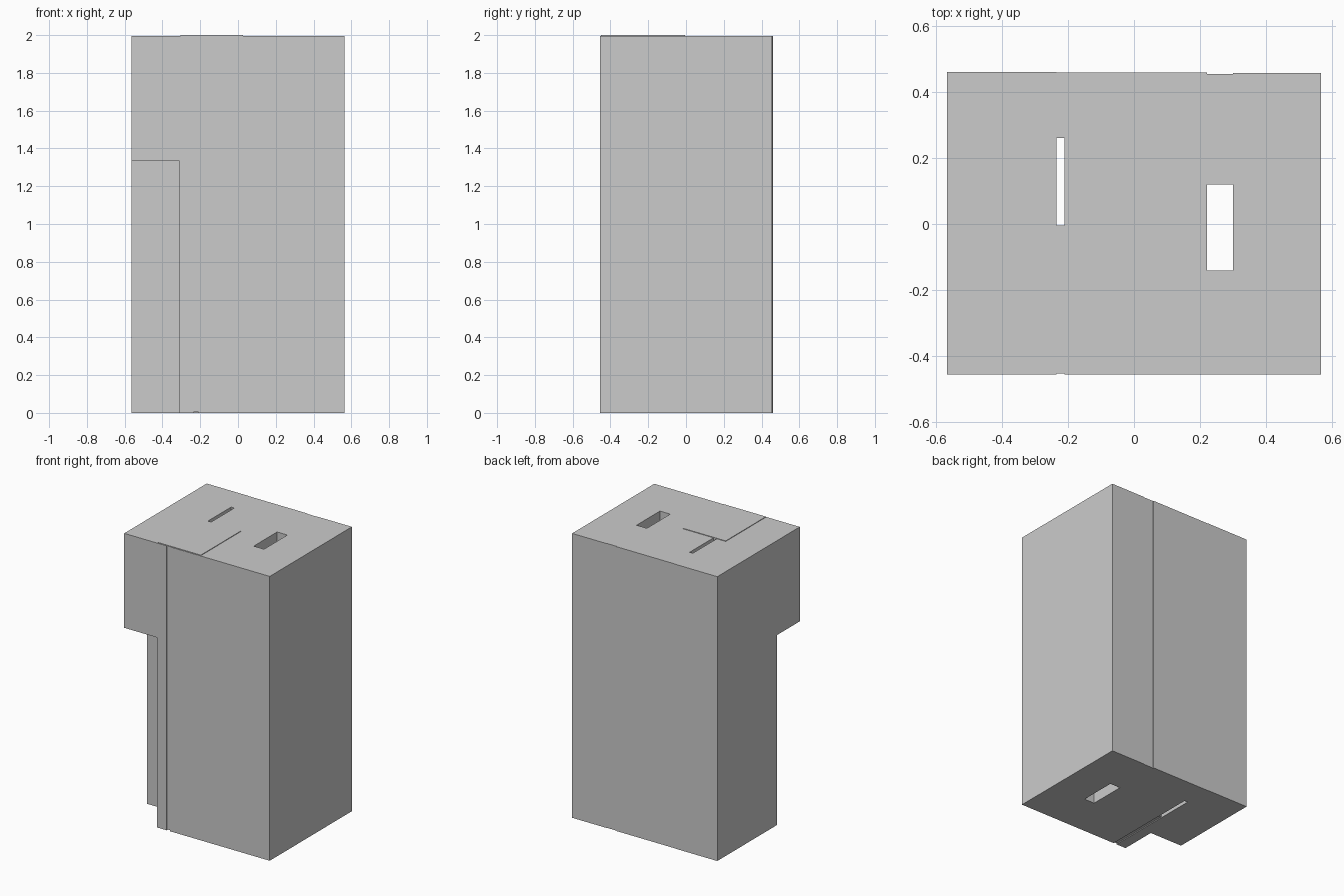
import bpy, bmesh

if "Cube" in bpy.data.objects:
    bpy.data.objects.remove(bpy.data.objects["Cube"])


def box(name, x, y, z):
    """Axis-aligned box from (min, max) ranges."""
    bpy.ops.mesh.primitive_cube_add(size=1)
    ob = bpy.context.object
    ob.name = name
    for v in ob.data.vertices:
        v.co = [r[0] if c < 0 else r[1] for c, r in zip(v.co, (x, y, z))]
    return ob


def extrude_plan(name, outline, z0, z1):
    """Prism from a plan outline."""
    bm = bmesh.new()
    face = bm.faces.new([bm.verts.new((x, y, z0)) for x, y in outline])
    ext = bmesh.ops.extrude_face_region(bm, geom=[face])
    for v in ext["geom"]:
        if isinstance(v, bmesh.types.BMVert):
            v.co.z = z1
    bmesh.ops.recalc_face_normals(bm, faces=bm.faces)
    me = bpy.data.meshes.new(name)
    bm.to_mesh(me)
    bm.free()
    ob = bpy.data.objects.new(name, me)
    bpy.context.collection.objects.link(ob)
    return ob


# Tower block: plan with the slight bay steps along front and back
plan = [
    (-0.565, -0.455), (-0.235, -0.455), (-0.235, -0.452), (-0.21, -0.452),
    (-0.21, -0.455), (0.565, -0.455),
    (0.565, 0.456), (0.30, 0.456), (0.30, 0.453), (0.22, 0.453),
    (0.22, 0.458), (-0.235, 0.458), (-0.235, 0.46), (-0.565, 0.46),
]
block = extrude_plan("tower_block", plan, 0, 1.996)

# Front-left corner recess, two vertical shafts and the shallow base groove
cuts = [
    ("corner_recess_cutter", (-0.8, -0.31), (-0.7, -0.20), (-0.2, 1.333)),
    ("narrow_shaft_cutter", (-0.235, -0.21), (-0.005, 0.26), (-0.2, 2.2)),
    ("wide_shaft_cutter", (0.22, 0.30), (-0.14, 0.12), (-0.2, 2.2)),
    ("base_groove_cutter", (-0.235, -0.21), (-0.7, -0.005), (-0.2, 0.006)),
]
for name, x, y, z in cuts:
    cutter = box(name, x, y, z)
    mod = block.modifiers.new(name, "BOOLEAN")
    mod.operation = "DIFFERENCE"
    mod.solver = "EXACT"
    mod.object = cutter
    bpy.context.view_layer.objects.active = block
    bpy.ops.object.modifier_apply(modifier=mod.name)
    bpy.data.objects.remove(cutter)

# Thin raised slab on the roof
box("roof_slab", (-0.305, 0.027), (-0.451, -0.005), (1.99, 2.0))
